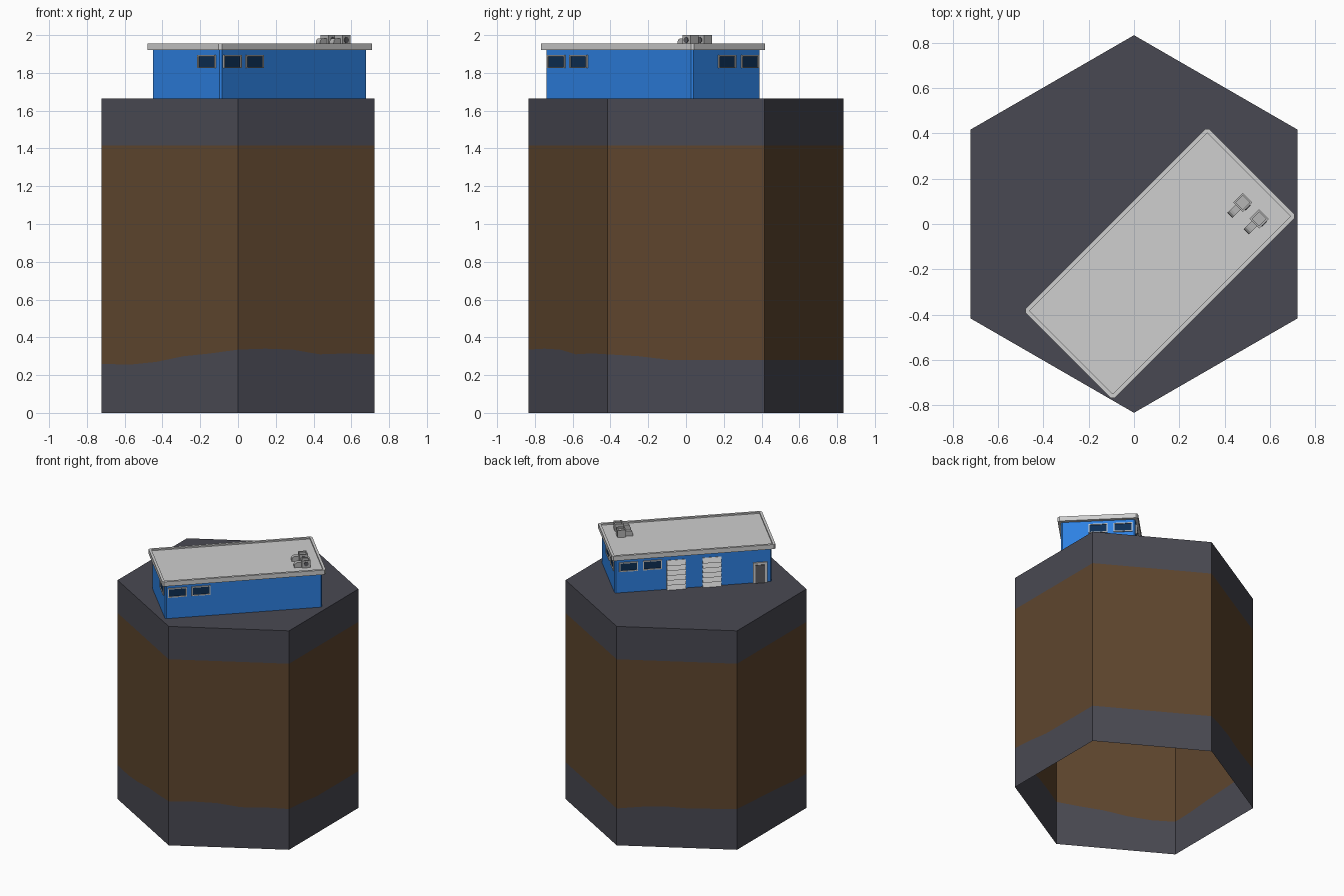
import bpy, bmesh, math
from mathutils import Matrix, Vector

if "Cube" in bpy.data.objects:
    bpy.data.objects.remove(bpy.data.objects["Cube"])


def mat(name, r, g, b):
    m = bpy.data.materials.new(name)
    m.diffuse_color = (r, g, b, 1)
    m.use_nodes = True
    m.node_tree.nodes["Principled BSDF"].inputs["Base Color"].default_value = m.diffuse_color
    return m


STONE = mat("dark stone grey", 0.066, 0.066, 0.084)
EARTH = mat("earth brown", 0.112, 0.060, 0.027)
BLUE = mat("wall blue", 0.026, 0.220, 0.760)
ROOF = mat("roof light grey", 0.62, 0.62, 0.62)
GLASS = mat("window navy", 0.004, 0.028, 0.090)
DOOR = mat("door dark grey", 0.11, 0.11, 0.12)
METAL = mat("metal grey", 0.46, 0.46, 0.46)

BASE_Z = 1.665
# building frame: long axis along local x, turned 45 degrees
SITE = Matrix.Translation((0.115, -0.174, BASE_Z)) @ Matrix.Rotation(math.radians(45), 4, 'Z')
LX, LY = 0.55, 0.2575      # half length and half depth of the walls


def finish(bm, name, mats, matrix=Matrix()):
    me = bpy.data.meshes.new(name)
    bm.to_mesh(me)
    bm.free()
    for m in mats:
        me.materials.append(m)
    ob = bpy.data.objects.new(name, me)
    ob.matrix_world = matrix
    bpy.context.collection.objects.link(ob)
    return ob


def box_bm(lo, hi):
    bm = bmesh.new()
    bmesh.ops.create_cube(bm, size=1)
    for v in bm.verts:
        v.co = Vector([lo[i] if v.co[i] < 0 else hi[i] for i in range(3)])
    bm.normal_update()
    return bm


def bevel_upright(bm, width):
    edges = [e for e in bm.edges if abs((e.verts[0].co - e.verts[1].co).normalized().z) > 0.9]
    bmesh.ops.bevel(bm, geom=edges, offset=width, segments=1, affect='EDGES')
    bm.normal_update()


def recess(bm, direction, border, depth, index=0):
    """Inset the face pointing in a direction and push it inwards."""
    d = Vector(direction)
    f = max(bm.faces, key=lambda f: f.normal.dot(d) + 0.01 * f.calc_area())
    bmesh.ops.inset_region(bm, faces=[f], thickness=border)
    ext = bmesh.ops.extrude_face_region(bm, geom=[f])
    new = [g for g in ext["geom"] if isinstance(g, bmesh.types.BMFace)]
    bmesh.ops.translate(bm, vec=-d * depth, verts=list({v for g in new for v in g.verts}))
    if f.is_valid:
        bmesh.ops.delete(bm, geom=[f], context='FACES_ONLY')
    for g in new:
        g.material_index = index
    bm.normal_update()


# layered hexagonal ground column, open underneath
SOIL = [0.26, 0.255, 0.27, 0.30, 0.315,      # front left
        0.335, 0.34, 0.335, 0.31, 0.315,     # front right
        0.31, 0.30, 0.28, 0.28, 0.28,        # right
        0.28, 0.28, 0.28, 0.28, 0.28,        # back right
        0.28, 0.30, 0.31, 0.30, 0.305,       # back left
        0.31, 0.30, 0.29, 0.28, 0.265]       # left
corners = [Vector((0.833 * math.cos(math.radians(210 + 60 * i)),
                   0.833 * math.sin(math.radians(210 + 60 * i)), 0)) for i in range(6)]
bm = bmesh.new()
rings = [[], [], [], []]
for k, h in enumerate(SOIL):
    i, t = divmod(k, 5)
    p = corners[i].lerp(corners[(i + 1) % 6], t / 5)
    for ring, z in zip(rings, (0, h, 1.415, BASE_Z)):
        ring.append(bm.verts.new((p.x, p.y, z)))
n = len(SOIL)
for layer in range(3):
    a, b = rings[layer], rings[layer + 1]
    for k in range(n):
        f = bm.faces.new((a[k], a[(k + 1) % n], b[(k + 1) % n], b[k]))
        f.material_index = 1 if layer == 1 else 0
bm.faces.new(rings[3])
finish(bm, "ground_column", [STONE, EARTH])

# walls
bm = box_bm((-LX, -LY, 0), (LX, LY, 0.26))
bevel_upright(bm, 0.01)
finish(bm, "walls", [BLUE], SITE)

# flat roof with raised rim
bm = box_bm((-0.573, -0.278, 0.255), (0.573, 0.278, 0.29))
bevel_upright(bm, 0.012)
recess(bm, (0, 0, 1), 0.02, 0.01)
finish(bm, "roof", [ROOF], SITE)


def on_wall(side, along):
    """Frame on a wall: local -y points outwards, x runs along the wall."""
    ang, off = {"front": (0, LY), "right": (90, LX), "back": (180, LY), "left": (270, LX)}[side]
    c = {"front": along, "right": along, "back": -along, "left": -along}[side]
    return SITE @ Matrix.Rotation(math.radians(ang), 4, 'Z') @ Matrix.Translation((c, -off, 0))


# framed windows
WINDOWS = [("front", -0.465), ("front", -0.298), ("left", -0.155), ("right", 0.0),
           ("right", 0.172), ("back", 0.453), ("back", 0.287)]
for i, (side, pos) in enumerate(WINDOWS):
    bm = box_bm((-0.066, -0.008, 0.16), (0.066, 0.004, 0.23))
    recess(bm, (0, -1, 0), 0.010, 0.006, 1)
    finish(bm, f"window_{i + 1}", [ROOF, GLASS], on_wall(side, pos))

# entrance door
bm = box_bm((-0.05, -0.01, 0), (0.05, 0.004, 0.155))
bm.faces.ensure_lookup_table()
finish(bm, "door_frame", [ROOF], on_wall("back", -0.467))
bm = box_bm((-0.034, -0.014, 0.001), (0.034, -0.005, 0.138))
finish(bm, "door_panel", [DOOR], on_wall("back", -0.467))

# slatted roller doors: saw-tooth profile swept sideways
SLATS, GH = 6, 0.22
for i, pos in enumerate((0.12, -0.13)):
    profile = [(0.004, 0)]
    for s in range(SLATS):
        profile += [(-0.018, GH * s / SLATS), (-0.003, GH * (s + 1) / SLATS)]
    profile.append((0.004, GH))
    bm = bmesh.new()
    face = bm.faces.new([bm.verts.new((-0.066, y, z)) for y, z in profile])
    ext = bmesh.ops.extrude_face_region(bm, geom=[face])
    bmesh.ops.translate(bm, vec=(0.132, 0, 0),
                        verts=[g for g in ext["geom"] if isinstance(g, bmesh.types.BMVert)])
    bmesh.ops.recalc_face_normals(bm, faces=bm.faces)
    finish(bm, f"roller_door_{i + 1}", [ROOF], on_wall("back", pos))

# rooftop air units, each with a side duct bending down and a round vent
for i, y in enumerate((-0.068, -0.170)):
    bm = box_bm((0.418, y - 0.03, 0.28), (0.478, y + 0.03, 0.335))
    recess(bm, (0, 0, 1), 0.012, 0.012)
    finish(bm, f"air_unit_{i + 1}", [METAL], SITE)

    bm = box_bm((0.368, y - 0.016, 0.28), (0.42, y + 0.016, 0.318))
    edge = [e for e in bm.edges if all(v.co.x < 0.37 and v.co.z > 0.31 for v in e.verts)]
    bmesh.ops.bevel(bm, geom=edge, offset=0.022, segments=3, profile=0.5, affect='EDGES')
    finish(bm, f"air_duct_{i + 1}", [METAL], SITE)

    bm = bmesh.new()
    bmesh.ops.create_cone(bm, cap_ends=True, segments=12, radius1=0.016, radius2=0.016, depth=0.006)
    finish(bm, f"air_vent_{i + 1}", [DOOR],
           SITE @ Matrix.Translation((0.448, y - 0.031, 0.309)) @ Matrix.Rotation(math.pi / 2, 4, 'X'))
